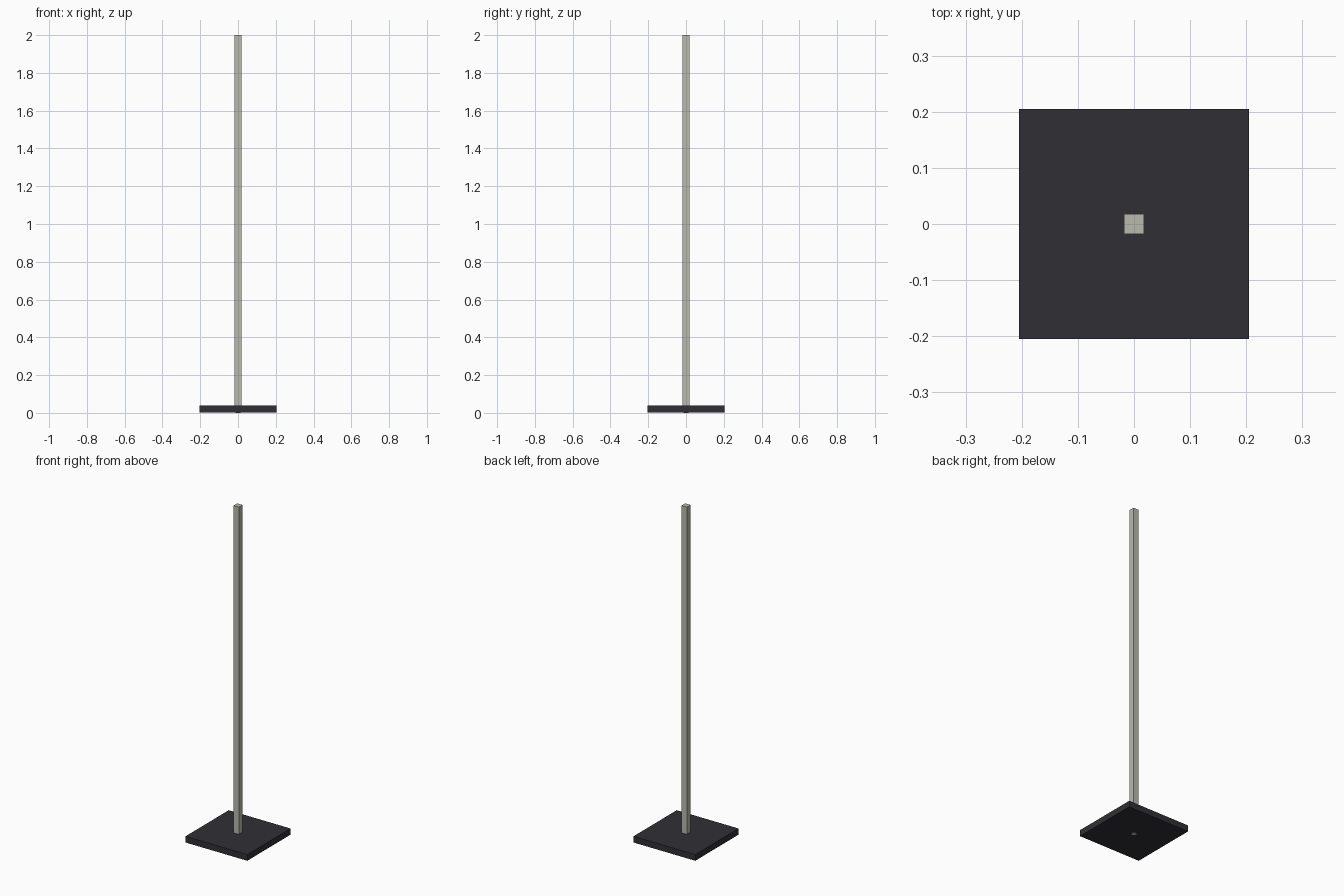
import bpy

if "Cube" in bpy.data.objects:
    bpy.data.objects.remove(bpy.data.objects["Cube"])


def material(name, color):
    m = bpy.data.materials.new(name)
    m.diffuse_color = color
    m.use_nodes = True
    m.node_tree.nodes["Principled BSDF"].inputs["Base Color"].default_value = m.diffuse_color
    return m


def box(name, width, z0, z1, mat):
    bpy.ops.mesh.primitive_cube_add(size=1, location=(0, 0, (z0 + z1) / 2))
    o = bpy.context.object
    o.name = name
    o.scale = (width, width, z1 - z0)
    bpy.ops.object.transform_apply(location=False, rotation=False, scale=True)
    o.data.materials.append(mat)
    return o


dark = material("dark_base", (0.03, 0.028, 0.035, 1))
metal = material("pale_metal", (0.49, 0.49, 0.43, 1))

# Square floor plate and upright post
box("base_plate", 0.41, 0.001, 0.038, dark)
box("post", 0.035, 0.038, 2.0, metal)

# Fixing screw head under the plate
bpy.ops.mesh.primitive_cylinder_add(vertices=12, radius=0.014, depth=0.006,
                                    location=(0, 0, 0.003))
screw = bpy.context.object
screw.name = "fixing_screw"
screw.data.materials.append(metal)
